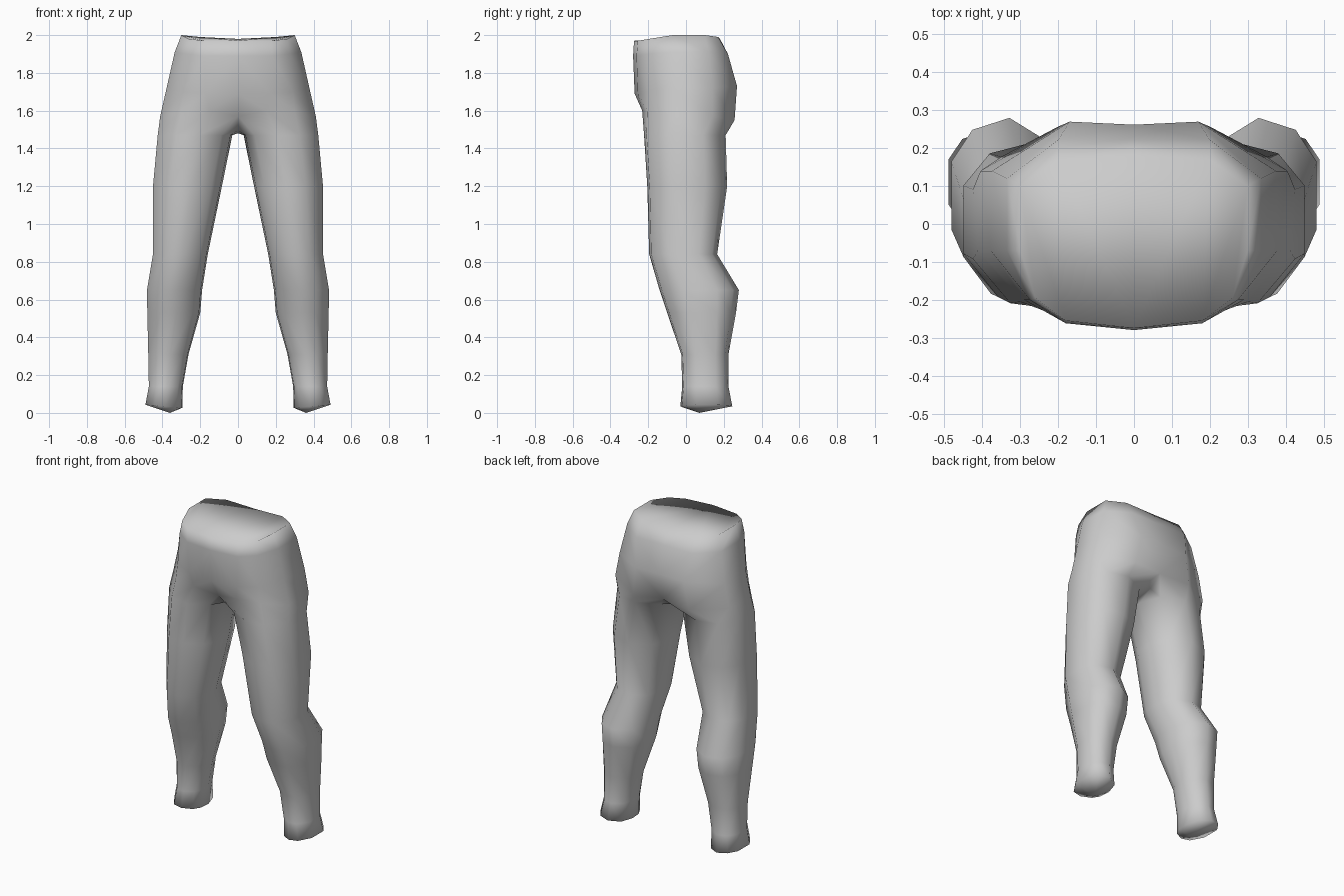
import bpy
import bmesh

cube = bpy.data.objects.get("Cube")
if cube:
    bpy.data.objects.remove(cube, do_unlink=True)

fabric = bpy.data.materials.new("plain_grey")
fabric.use_nodes = True
GREY = (0.6, 0.6, 0.6, 1)
fabric.diffuse_color = GREY
fabric.node_tree.nodes["Principled BSDF"].inputs["Base Color"].default_value = GREY

# Half rings of the pelvis, from front centre round the side to back centre
waist = [(0, -.275, 1.97), (.18, -.255, 1.97), (.26, -.195, 1.98), (.3, -.07, 2),
         (.3, .1, 2), (.2, .17, 1.99), (0, .18, 1.98)]
belly = [(0, -.28, 1.89), (.18, -.262, 1.89), (.275, -.2, 1.9), (.335, -.07, 1.91),
         (.335, .12, 1.91), (.2, .222, 1.9), (0, .222, 1.9)]
seat = [(0, -.272, 1.69), (.17, -.255, 1.69), (.29, -.2, 1.7), (.378, -.07, 1.72),
        (.375, .14, 1.72), (.17, .27, 1.73), (0, .262, 1.73)]
# The last pelvis ring closes under the crotch and starts the leg
hip = [(0, -.2, 1.57), (.15, -.232, 1.6), (.3, -.205, 1.6), (.412, -.07, 1.57),
       (.405, .14, 1.57), (.2, .257, 1.55), (0, .235, 1.56),
       (0, .15, 1.495), (0, .01, 1.48), (0, -.12, 1.495)]

# Leg cross-section: u runs inner to outer, v runs front to back
SECTION = [(-.7, -.75), (-.1, -1), (.5, -.94), (1, -.4), (1, .45),
           (.62, .85), (-.05, 1), (-.75, .7), (-1, .1), (-.95, -.4)]

# Leg rings: inner x, outer x, front y, back y, z
LEG = [(.03, .425, -.222, .21, 1.47), (.085, .45, -.205, .218, 1.2),
       (.16, .45, -.195, .165, .84), (.19, .482, -.14, .28, .65),
       (.2, .48, -.1, .265, .53), (.262, .475, -.025, .225, .31),
       (.292, .472, -.02, .225, .14), (.295, .49, -.03, .245, .035)]


def leg_ring(inner, outer, front, back, z):
    cx, rx = (inner + outer) / 2, (outer - inner) / 2
    cy, ry = (front + back) / 2, (back - front) / 2
    tilt = .008 if z < .1 else 0
    return [(cx + rx * u, cy + ry * v, z + tilt * u) for u, v in SECTION]


bm = bmesh.new()


def add_ring(points):
    return [bm.verts.new(p) for p in points]


def bridge(top, bottom, count, closed):
    for i in range(count if closed else count - 1):
        j = (i + 1) % count
        bm.faces.new((top[i], bottom[i], bottom[j], top[j]))


# Pelvis
rings = [add_ring(r) for r in (waist, belly, seat, hip)]
for a, b in zip(rings, rings[1:]):
    bridge(a, b, len(waist), False)

# Waist cap
w = rings[0]
bm.faces.new((w[0], w[1], w[5], w[6]))
bm.faces.new((w[1], w[2], w[4], w[5]))
bm.faces.new((w[2], w[3], w[4]))

# Leg
previous = rings[-1]
for spec in LEG:
    ring = add_ring(leg_ring(*spec))
    bridge(previous, ring, len(SECTION), True)
    previous = ring

# Ankle cap with a low centre
tip = bm.verts.new((.36, .07, 0))
for i, v in enumerate(previous):
    bm.faces.new((v, tip, previous[(i + 1) % len(previous)]))

bmesh.ops.recalc_face_normals(bm, faces=bm.faces[:])
for f in bm.faces:
    f.smooth = True

mesh = bpy.data.meshes.new("trousers")
bm.to_mesh(mesh)
bm.free()
mesh.materials.append(fabric)
trousers = bpy.data.objects.new("trousers", mesh)
bpy.context.collection.objects.link(trousers)

# Other half
mirror = trousers.modifiers.new("mirror", "MIRROR")
mirror.use_axis[0] = True
mirror.use_clip = True
mirror.merge_threshold = .001
